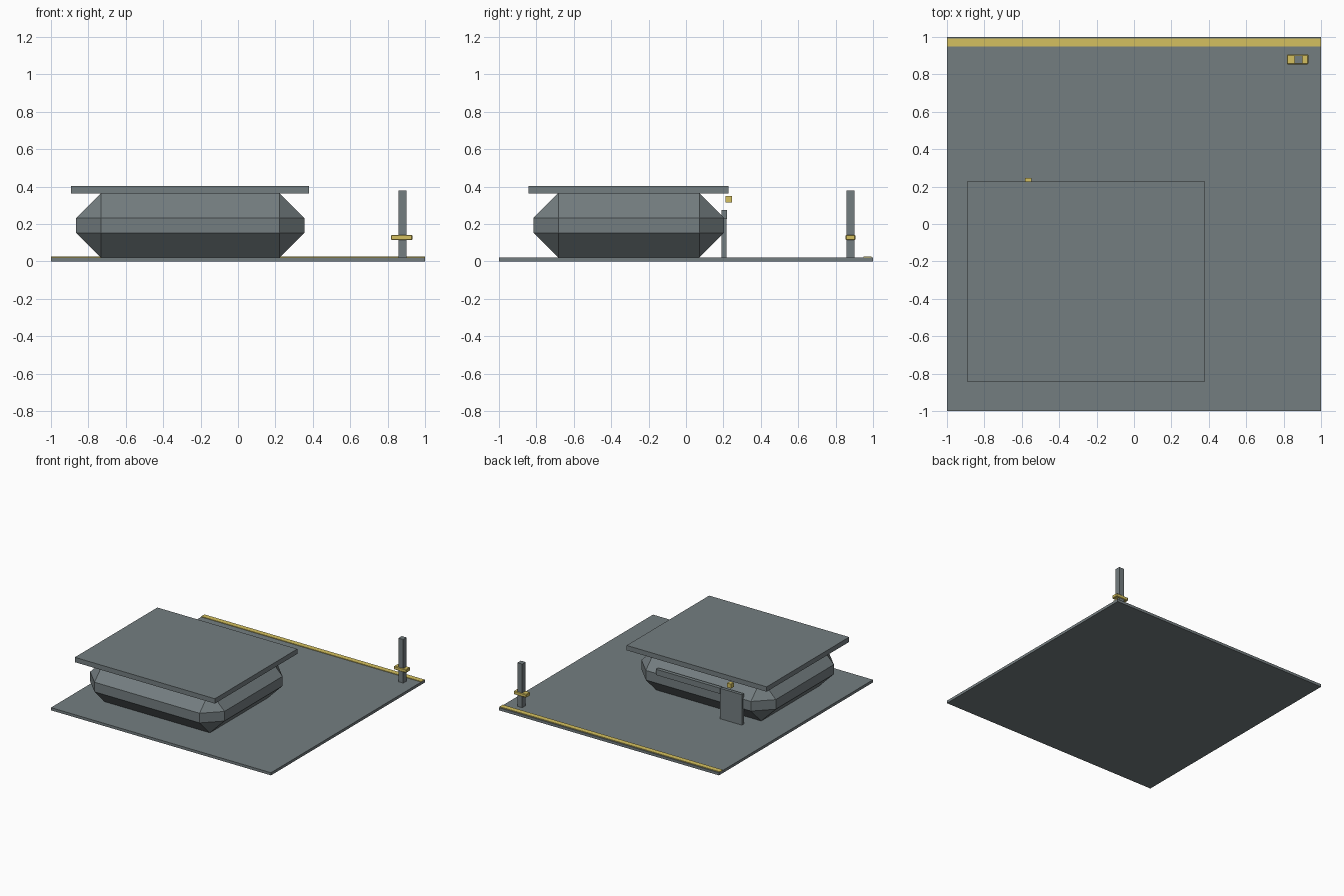
import bpy, bmesh

if "Cube" in bpy.data.objects:
    bpy.data.objects.remove(bpy.data.objects["Cube"])


def material(name, rgb):
    m = bpy.data.materials.new(name)
    m.diffuse_color = (*rgb, 1.0)
    m.use_nodes = True
    m.node_tree.nodes["Principled BSDF"].inputs["Base Color"].default_value = m.diffuse_color
    return m


GREY = material("slate grey", (0.175, 0.207, 0.217))
YELLOW = material("warm yellow", (0.66, 0.53, 0.115))


def box(name, x, y, z, mat, chamfer=0.0):
    """Box from (min, max) ranges, optionally with flat chamfered edges."""
    bm = bmesh.new()
    bmesh.ops.create_cube(bm, size=1.0)
    for v in bm.verts:
        for i, (lo, hi) in enumerate((x, y, z)):
            v.co[i] = (lo + hi) / 2 + v.co[i] * (hi - lo)
    if chamfer:
        bmesh.ops.bevel(bm, geom=bm.edges[:], offset=chamfer,
                        offset_type='OFFSET', segments=1, affect='EDGES')
    bmesh.ops.recalc_face_normals(bm, faces=bm.faces)
    me = bpy.data.meshes.new(name)
    bm.to_mesh(me)
    bm.free()
    me.materials.append(mat)
    ob = bpy.data.objects.new(name, me)
    bpy.context.collection.objects.link(ob)
    return ob


# Ground slab and painted kerb line
box("ground_slab", (-1, 1), (-1, 1), (0, 0.022), GREY)
box("kerb_line", (-1, 1), (0.95, 0.992), (0.02, 0.027), YELLOW)

# Building: chamfered body under an overhanging flat roof
box("building_body", (-0.866, 0.355), (-0.816, 0.204), (0.02, 0.365), GREY, 0.133)
box("roof_slab", (-0.893, 0.38), (-0.843, 0.228), (0.364, 0.404), GREY)

# Back side: door, window strip and lamp above the door
box("door", (-0.66, -0.46), (0.19, 0.216), (0.02, 0.272), GREY)
box("window_strip", (-0.465, 0.12), (0.19, 0.22), (0.228, 0.275), GREY)
box("door_lamp", (-0.582, -0.547), (0.21, 0.247), (0.314, 0.35), YELLOW)

# Sign post with a yellow cross band
box("post", (0.857, 0.901), (0.858, 0.902), (0.02, 0.38), GREY)
box("post_band", (0.818, 0.932), (0.854, 0.906), (0.114, 0.142), YELLOW, 0.004)
